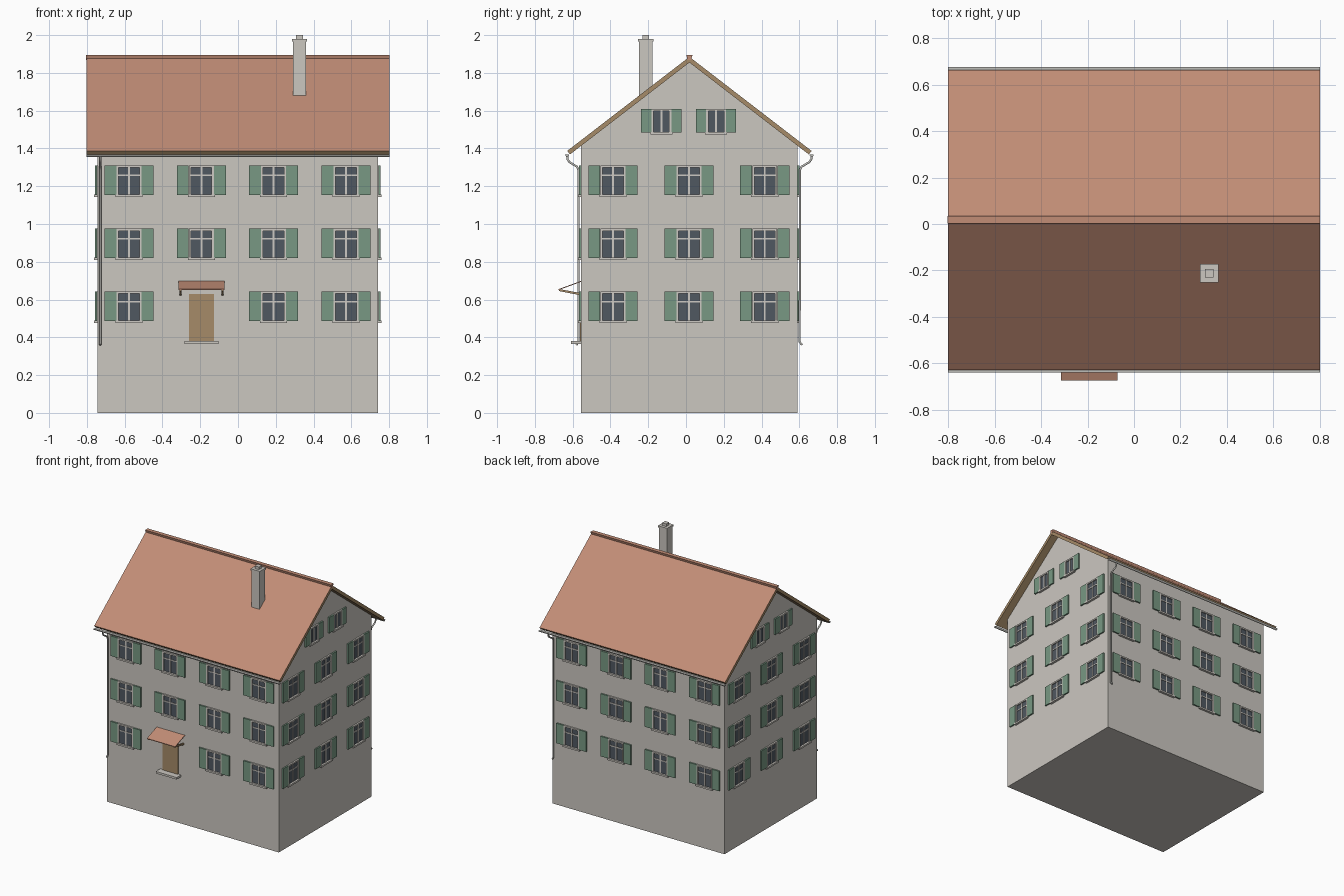
import bpy, bmesh, math
from mathutils import Vector

if "Cube" in bpy.data.objects:
    bpy.data.objects.remove(bpy.data.objects["Cube"])


def material(name, r, g, b):
    m = bpy.data.materials.new(name)
    lin = [((c / 255 + 0.055) / 1.055) ** 2.4 for c in (r, g, b)]
    m.diffuse_color = (*lin, 1)
    m.use_nodes = True
    m.node_tree.nodes["Principled BSDF"].inputs["Base Color"].default_value = m.diffuse_color
    return m


PLASTER = material("plaster", 203, 199, 192)
TILE = material("terracotta_tile", 194, 141, 118)
WOOD = material("wood", 166, 139, 104)
GREEN = material("shutter_green", 120, 153, 131)
GLASS = material("dark_glass", 80, 88, 97)
FRAME = material("window_frame", 206, 202, 195)
METAL = material("gutter_metal", 190, 189, 184)

X0, X1, Y0, Y1 = -0.745, 0.742, -0.555, 0.589   # wall planes
YC, RIDGE, SLOPE, THICK = 0.018, 1.885, 0.77, 0.03

# Walls map (along, outward, height) to world coordinates
WALLS = {
    "front": lambda u, d, z: (u, Y0 - d, z),
    "back": lambda u, d, z: (u, Y1 + d, z),
    "right": lambda u, d, z: (X1 + d, u, z),
    "left": lambda u, d, z: (X0 - d, u, z),
}


def add_mesh(name, bm, *mats, recalc=True):
    if recalc:
        bmesh.ops.recalc_face_normals(bm, faces=bm.faces)
    me = bpy.data.meshes.new(name)
    bm.to_mesh(me)
    bm.free()
    for m in mats:
        me.materials.append(m)
    ob = bpy.data.objects.new(name, me)
    bpy.context.collection.objects.link(ob)
    return ob


def box(bm, lo, hi, place=lambda a, b, c: (a, b, c)):
    r = bmesh.ops.create_cube(bm, size=1)
    for v in r["verts"]:
        v.co = place(*[l if c < 0 else h for c, l, h in zip(v.co, lo, hi)])


def prism(bm, profile, x0, x1, closed=True):
    """Extrude a y-z profile along x."""
    a = [bm.verts.new((x0, y, z)) for y, z in profile]
    b = [bm.verts.new((x1, y, z)) for y, z in profile]
    n = len(profile)
    for i in range(n if closed else n - 1):
        j = (i + 1) % n
        bm.faces.new((a[i], a[j], b[j], b[i]))
    if closed:
        bm.faces.new(a)
        bm.faces.new(b[::-1])


def roof_z(y):
    return RIDGE - SLOPE * abs(y - YC)


# House walls: gabled shell, open underneath and under the roof
bm = bmesh.new()
shape = [(Y0, 0), (Y1, 0), (Y1, roof_z(Y1) - THICK), (YC, RIDGE - THICK), (Y0, roof_z(Y0) - THICK)]
prism(bm, shape, X0, X1)
bm.faces.ensure_lookup_table()
open_faces = [f for f in bm.faces if abs(f.normal.z) > 0.3]
bmesh.ops.recalc_face_normals(bm, faces=bm.faces)
bmesh.ops.delete(bm, geom=open_faces, context="FACES")
add_mesh("walls", bm, PLASTER, recalc=False)

# Roof slab: tiles on top, wood on the edges and underside
E, D = 0.647, 0.015
bm = bmesh.new()
prism(bm, [(YC - E, RIDGE - SLOPE * E), (YC, RIDGE), (YC + E, RIDGE - SLOPE * E),
           (YC + E - D, RIDGE - THICK - SLOPE * (E - D)), (YC, RIDGE - THICK),
           (YC - E + D, RIDGE - THICK - SLOPE * (E - D))], -0.803, 0.801)
bmesh.ops.recalc_face_normals(bm, faces=bm.faces)
for f in bm.faces:
    f.material_index = 0 if f.normal.z > 0.5 else 1
add_mesh("roof", bm, TILE, WOOD)

# Ridge cap
bm = bmesh.new()
prism(bm, [(YC - 0.009, 1.868), (YC + 0.009, 1.868), (YC + 0.016, 1.894), (YC - 0.016, 1.894)], -0.804, 0.802)
add_mesh("ridge_cap", bm, TILE)

# Chimney with cap plate and flue
bm = bmesh.new()
cx, cy = 0.325, -0.213
for r, z0, z1 in ((0.035, 1.64, 1.967), (0.04, 1.967, 1.98), (0.018, 1.98, 2.0)):
    box(bm, (cx - r, cy - r, z0), (cx + r, cy + r, z1))
add_mesh("chimney", bm, PLASTER)


def window(parts, place, u, z0, z1, half, shutter, transom):
    frame, glass, leaves = parts
    t = 0.011
    box(glass, (u - half + t, -0.015, z0 + t), (u + half - t, 0.003, z1 - t), place)
    # surround, with the sill slightly wider
    for s in (-1, 1):
        a, b = sorted((u + s * half, u + s * (half - t)))
        box(frame, (a, -0.02, z0), (b, 0.012, z1), place)
        a, b = sorted((u + s * (half + 0.001), u + s * (half + shutter)))
        box(leaves, (a, 0.001, z0 + 0.008), (b, 0.012, z1), place)
    box(frame, (u - half, -0.02, z1 - t), (u + half, 0.012, z1), place)
    box(frame, (u - half - 0.006, -0.02, z0 - 0.002), (u + half + 0.006, 0.018, z0 + t), place)
    # glazing bars
    box(frame, (u - 0.005, 0.002, z0 + t), (u + 0.005, 0.007, z1 - t), place)
    if transom:
        zt = z0 + 0.68 * (z1 - z0)
        box(frame, (u - half + t, 0.002, zt - 0.004), (u + half - t, 0.007, zt + 0.004), place)


# Windows on all four walls
DOOR_X = -0.194
for wall, place in WALLS.items():
    parts = [bmesh.new() for _ in range(3)]
    long_side = wall in ("front", "back")
    columns = (-0.577, DOOR_X, 0.188, 0.572) if long_side else (-0.387, 0.016, 0.417)
    for row, zb in enumerate((0.478, 0.811, 1.146)):
        for u in columns:
            if not (wall == "front" and row == 0 and u == DOOR_X):
                window(parts, place, u, zb, zb + 0.164, 0.066, 0.064, True)
    if not long_side:
        for u in (-0.13, 0.159):
            window(parts, place, u, 1.476, 1.608, 0.052, 0.055, False)
    for bm, part, m in zip(parts, ("window_frames", "window_glass", "shutters"), (FRAME, GLASS, GREEN)):
        add_mesh(f"{wall}_{part}", bm, m)

# Door and doorstep
bm = bmesh.new()
box(bm, (DOOR_X - 0.066, -0.015, 0.38), (DOOR_X + 0.066, 0.006, 0.63), WALLS["front"])
add_mesh("door", bm, WOOD)
bm = bmesh.new()
box(bm, (DOOR_X - 0.09, -0.005, 0.364), (DOOR_X + 0.09, 0.054, 0.38), WALLS["front"])
add_mesh("doorstep", bm, PLASTER)

# Door canopy: thin sloping sheet on two brackets
bm = bmesh.new()
prism(bm, [(Y0, 0.694), (Y0, 0.699), (-0.675, 0.655), (-0.675, 0.650)], -0.315, -0.071)
add_mesh("canopy", bm, TILE)
bm = bmesh.new()
for x in (-0.305, -0.082):
    prism(bm, [(Y0, 0.622), (Y0, 0.634), (-0.673, 0.656), (-0.673, 0.645)], x - 0.005, x + 0.005)
add_mesh("canopy_brackets", bm, WOOD)

# Gutters (half-round) and downpipes, one per long side
for side, s, wall_y, px in (("front", -1, Y0, -0.729), ("back", 1, Y1, 0.725)):
    bm = bmesh.new()
    gy = YC + s * 0.647
    arc = [(gy + 0.011 * math.cos(a), 1.367 + 0.011 * math.sin(a))
           for a in (math.pi + i * math.pi / 6 for i in range(7))]
    prism(bm, arc, -0.803, 0.801)
    add_mesh(f"{side}_gutter", bm, METAL)
    cu = bpy.data.curves.new(f"{side}_downpipe", "CURVE")
    cu.dimensions = "3D"
    cu.bevel_depth = 0.0065
    cu.bevel_resolution = 1
    cu.use_fill_caps = True
    path = [(gy, 1.36), (gy - s * 0.002, 1.342), (gy - s * 0.012, 1.328),
            (wall_y + s * 0.022, 1.303), (wall_y + s * 0.014, 1.285),
            (wall_y + s * 0.013, 0.375), (wall_y + s * 0.026, 0.36)]
    sp = cu.splines.new("POLY")
    sp.points.add(len(path) - 1)
    for p, (y, z) in zip(sp.points, path):
        p.co = (px, y, z, 1)
    cu.materials.append(METAL)
    bpy.context.collection.objects.link(bpy.data.objects.new(f"{side}_downpipe", cu))
